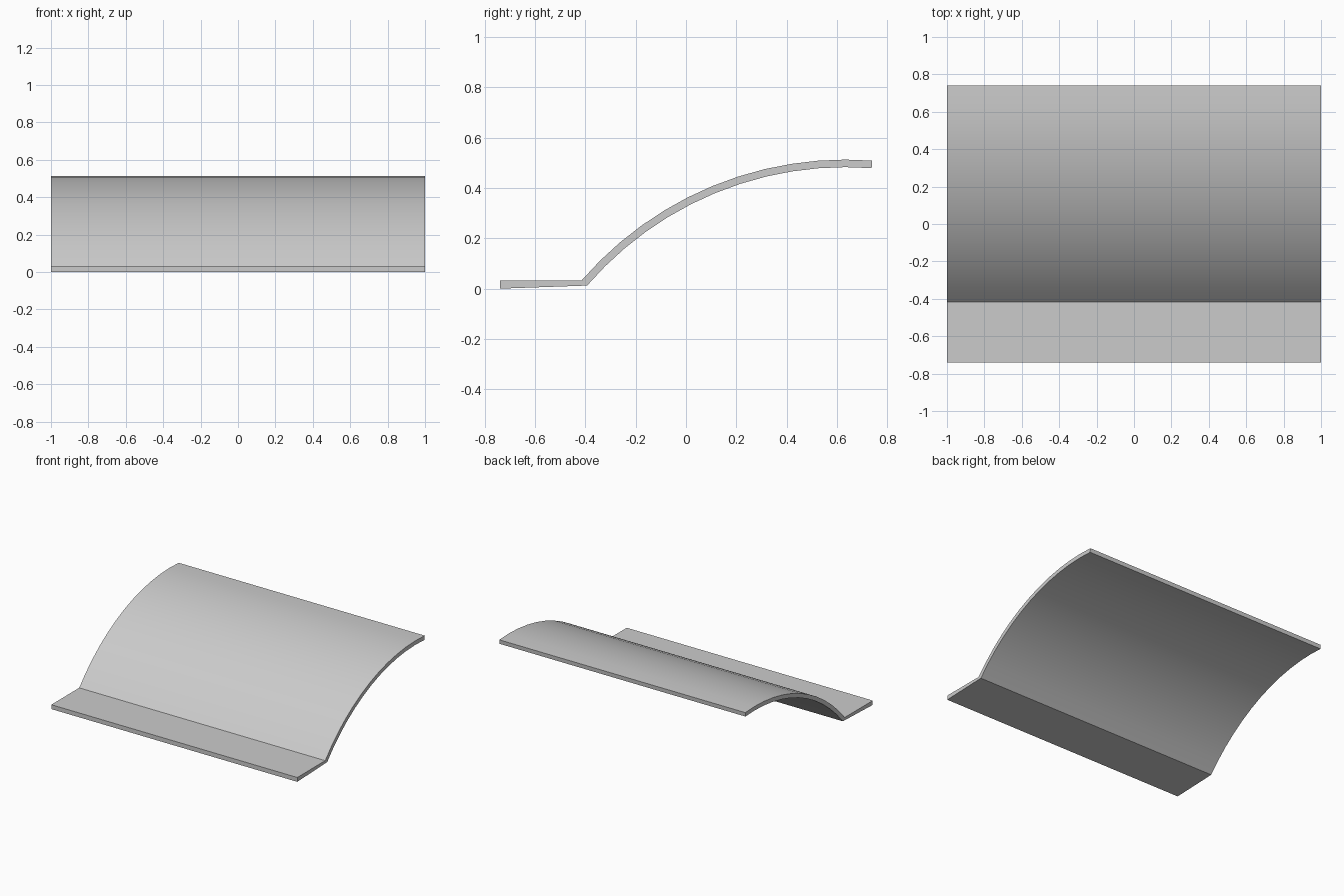
import bpy, bmesh, math

cube = bpy.data.objects.get("Cube")
if cube:
    bpy.data.objects.remove(cube, do_unlink=True)

# Plain grey material
GREY = (0.6, 0.6, 0.6, 1)
mat = bpy.data.materials.new("plain grey")
mat.use_nodes = True
mat.diffuse_color = GREY
mat.node_tree.nodes["Principled BSDF"].inputs["Base Color"].default_value = GREY

HALF_WIDTH = 1.0
CENTRE_Y, CENTRE_Z = 0.635, -0.875
OUTER, INNER = 1.388, 1.358
START, END, STEPS = -49.2, 4.35, 12


def arc_point(radius, degrees):
    a = math.radians(degrees)
    return CENTRE_Y + radius * math.sin(a), CENTRE_Z + radius * math.cos(a)


# Cross-section as (upper, lower) pairs: flat front lip, then the curved sheet
pairs = [((-0.74, 0.032), (-0.74, 0.0))]
for i in range(STEPS + 1):
    angle = START + (END - START) * i / STEPS
    pairs.append((arc_point(OUTER, angle), arc_point(INNER, angle)))

# Sweep the section across the width as quad strips
bm = bmesh.new()
section = [[bm.verts.new((-HALF_WIDTH, y, z)) for y, z in pair] for pair in pairs]
faces = [bm.faces.new((a[0], b[0], b[1], a[1])) for a, b in zip(section, section[1:])]
swept = bmesh.ops.extrude_face_region(bm, geom=faces, use_keep_orig=True)["geom"]
bmesh.ops.translate(bm, vec=(2 * HALF_WIDTH, 0, 0),
                    verts=[g for g in swept if isinstance(g, bmesh.types.BMVert)])
bmesh.ops.recalc_face_normals(bm, faces=bm.faces)

mesh = bpy.data.meshes.new("curved_panel")
bm.to_mesh(mesh)
bm.free()
mesh.materials.append(mat)
panel = bpy.data.objects.new("curved_panel", mesh)
bpy.context.collection.objects.link(panel)

# Smooth curve with crisp lip crease and edges
bpy.ops.object.select_all(action='DESELECT')
panel.select_set(True)
bpy.context.view_layer.objects.active = panel
bpy.ops.object.shade_smooth_by_angle(angle=math.radians(25))
